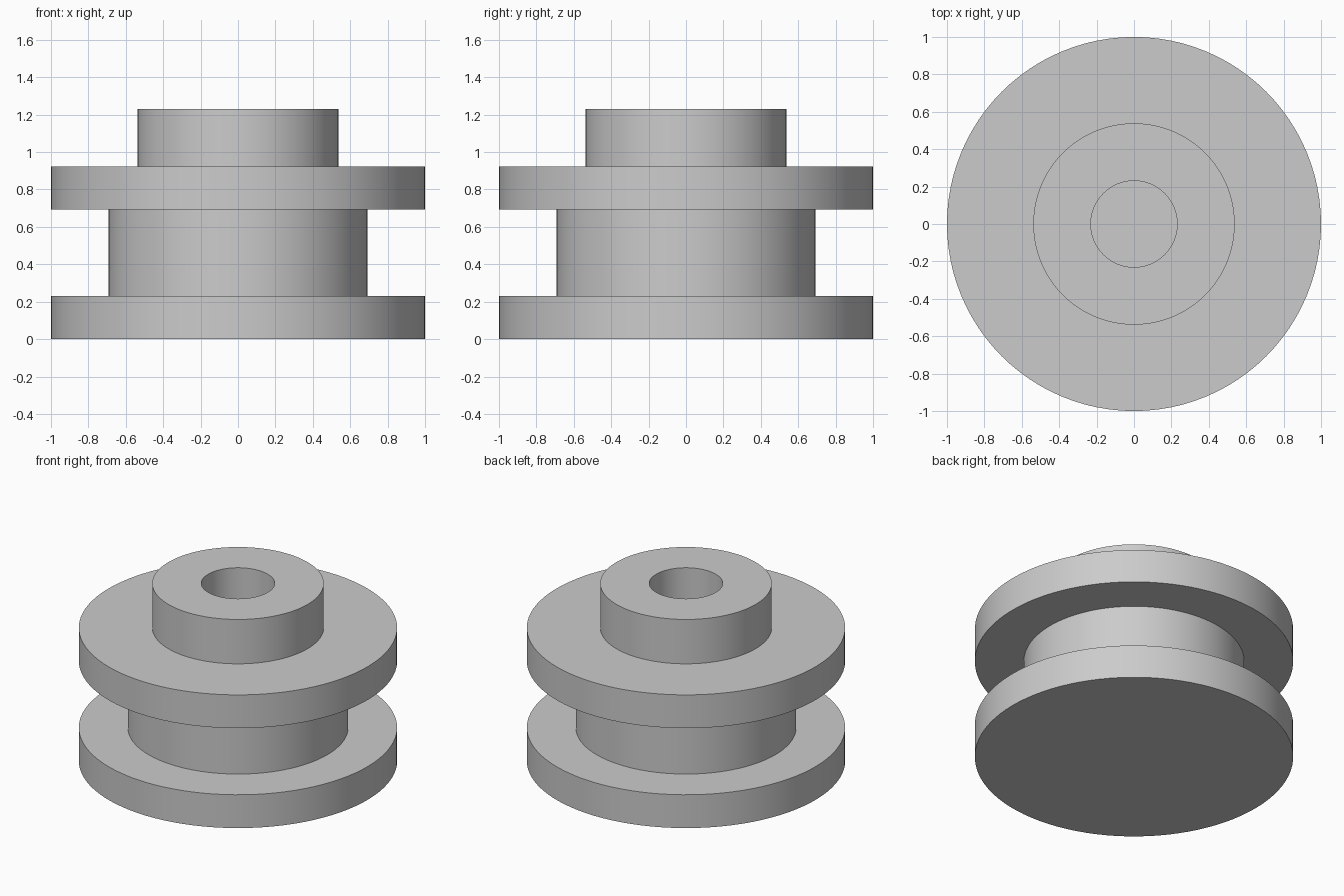
import bpy
import bmesh
import math

cube = bpy.data.objects.get("Cube")
if cube:
    bpy.data.objects.remove(cube, do_unlink=True)

# Single plain metal colour
grey = bpy.data.materials.new("grey metal")
grey.use_nodes = True
colour = (0.6, 0.6, 0.6, 1)
grey.diffuse_color = colour
grey.node_tree.nodes["Principled BSDF"].inputs["Base Color"].default_value = colour

# Proportions share one unit: the flange radius is thirteen units
UNIT = 1 / 13
SIDES = 96
FLANGE, HUB, BOSS, BORE = 13, 9, 7, 3

# Half section of the spool, from the base centre to the bore floor centre
profile = [(0, 0), (FLANGE, 0), (FLANGE, 3), (HUB, 3), (HUB, 9),
           (FLANGE, 9), (FLANGE, 12), (BOSS, 12), (BOSS, 16),
           (BORE, 16), (BORE, 3), (0, 3)]

# Spin the section about the vertical axis
bm = bmesh.new()
verts = [bm.verts.new((r * UNIT, 0, z * UNIT)) for r, z in profile]
edges = [bm.edges.new(pair) for pair in zip(verts, verts[1:])]
bmesh.ops.spin(bm, geom=verts + edges, cent=(0, 0, 0), axis=(0, 0, 1),
               angle=math.tau, steps=SIDES, use_merge=False)
bmesh.ops.remove_doubles(bm, verts=bm.verts, dist=0.0001)
bmesh.ops.recalc_face_normals(bm, faces=bm.faces)
mesh = bpy.data.meshes.new("flanged_spool")
bm.to_mesh(mesh)
bm.free()
mesh.materials.append(grey)

spool = bpy.data.objects.new("flanged_spool", mesh)
bpy.context.collection.objects.link(spool)
bpy.ops.object.select_all(action="DESELECT")
spool.select_set(True)
bpy.context.view_layer.objects.active = spool
bpy.ops.object.shade_smooth_by_angle(angle=math.radians(30))
